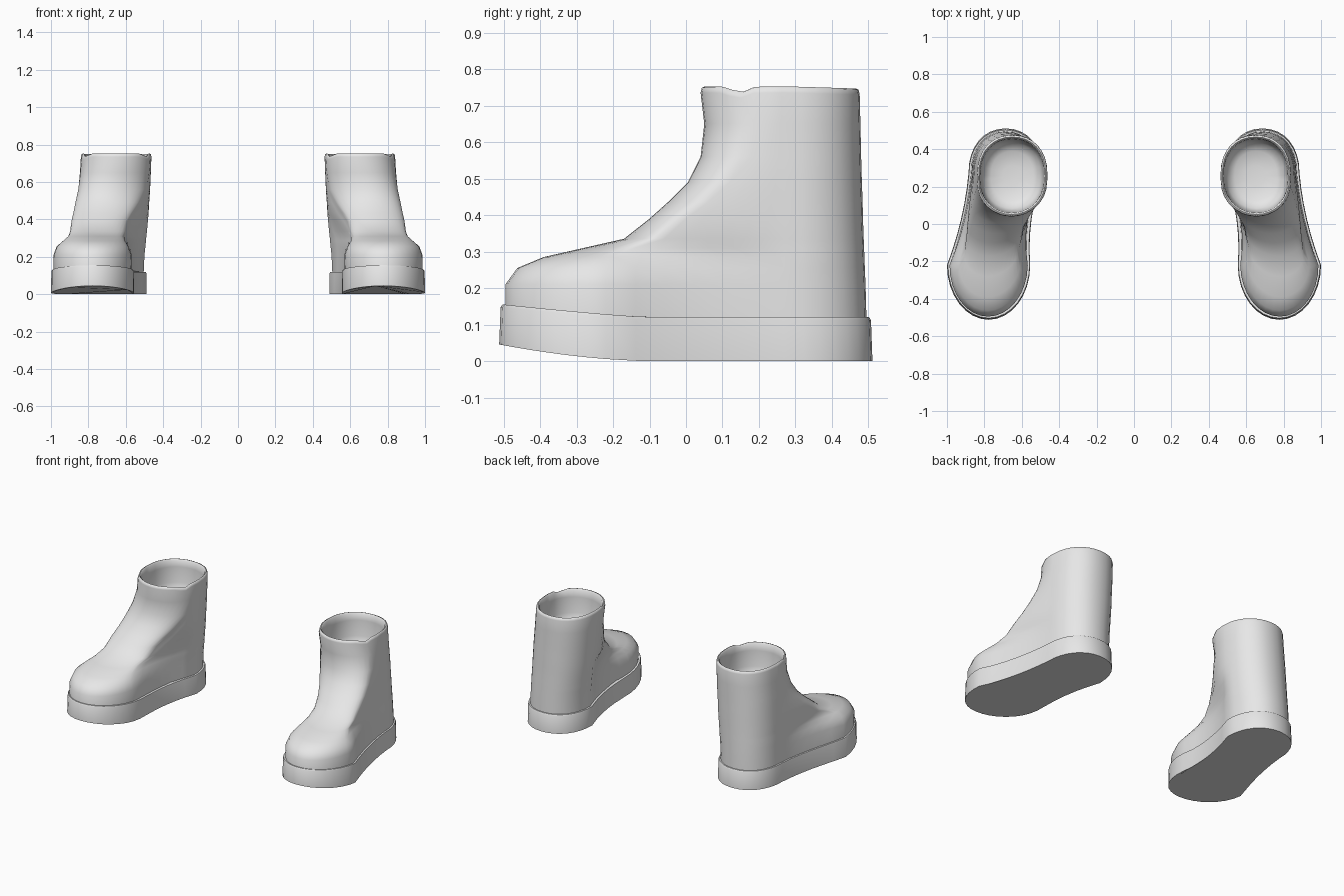
import bpy, bmesh, math

cube = bpy.data.objects.get("Cube")
if cube:
    bpy.data.objects.remove(cube, do_unlink=True)

grey = bpy.data.materials.new("light_grey")
grey.use_nodes = True
grey.diffuse_color = (0.8, 0.8, 0.8, 1)
grey.node_tree.nodes["Principled BSDF"].inputs["Base Color"].default_value = (0.8, 0.8, 0.8, 1)

HEEL_Y = 0.27          # where the heel curve begins
CAP, SIDE = 16, 6      # segments round each end and along each side


def spow(v, p):
    return math.copysign(abs(v) ** p, v)


def outline(front_y, front_x, ball_y, ball_in, ball_out, waist_in, waist_out,
            heel_in, heel_out, back_y):
    """Footprint: rounded toe, waisted sides and rounded heel."""
    pts = []

    def cap(y0, y1, x0, x1, tip_x, power):
        mid, half = (x0 + x1) / 2, (x0 - x1) / 2
        for i in range(CAP + 1):
            a = math.pi * i / CAP
            s = abs(math.sin(a)) ** power
            pts.append((mid + half * spow(math.cos(a), power) + (tip_x - mid) * s,
                        y0 + (y1 - y0) * s))

    def side(y0, y1, a, b, c):
        for i in range(1, SIDE):
            t = i / SIDE
            x = a * (1 - t) * (1 - 2 * t) + 4 * b * t * (1 - t) + c * t * (2 * t - 1)
            pts.append((x, y0 + (y1 - y0) * t))

    cap(ball_y, front_y, ball_out, ball_in, front_x, 1.0)
    side(ball_y, HEEL_Y, ball_in, waist_in, heel_in)
    cap(HEEL_Y, back_y, heel_in, heel_out, (heel_in + heel_out) / 2, 0.92)
    side(HEEL_Y, ball_y, heel_out, waist_out, ball_out)
    return pts


def scaled(pts, k, cx, cy):
    return [(cx + (x - cx) * k, cy + (y - cy) * k) for x, y in pts]


def loft(name, rings, sign, angle):
    """Skin closed rings of points and cap both ends."""
    bm = bmesh.new()
    loops = [[bm.verts.new((sign * x, y, z)) for x, y, z in r] for r in rings]
    n = len(loops[0])
    for a, b in zip(loops, loops[1:]):
        for i in range(n):
            j = (i + 1) % n
            bm.faces.new((a[i], a[j], b[j], b[i]))
    bm.faces.new(loops[0])
    bm.faces.new(loops[-1])
    bmesh.ops.recalc_face_normals(bm, faces=bm.faces)
    mesh = bpy.data.meshes.new(name)
    bm.to_mesh(mesh)
    bm.free()
    mesh.materials.append(grey)
    ob = bpy.data.objects.new(name, mesh)
    bpy.context.collection.objects.link(ob)
    bpy.ops.object.select_all(action='DESELECT')
    ob.select_set(True)
    bpy.context.view_layer.objects.active = ob
    bpy.ops.object.shade_smooth_by_angle(angle=math.radians(angle))


# Upper, level by level: z, then the outline measures
LEVELS = [
    (.10, -.495, .78, -.22, .572, .985, .565, .912, .505, .872, .495),
    (.21, -.495, .78, -.22, .568, .986, .570, .905, .500, .868, .492),
    (.255, -.462, .78, -.22, .585, .970, .575, .895, .495, .866, .490),
    (.285, -.39, .785, -.20, .605, .935, .575, .885, .492, .865, .489),
    (.31, -.28, .785, -.14, .615, .905, .570, .880, .490, .863, .488),
    (.335, -.17, .775, -.06, .600, .895, .550, .880, .487, .862, .487),
    (.39, -.10, .755, .00, .585, .890, .530, .877, .482, .860, .485),
    (.435, -.05, .735, .06, .555, .880, .500, .870, .478, .857, .484),
    (.49, .005, .715, .12, .515, .868, .485, .863, .475, .855, .482),
    (.56, .04, .69, .18, .480, .853, .472, .853, .470, .850, .480),
    (.65, .05, .665, .22, .470, .845, .467, .845, .466, .843, .478),
    (.735, .04, .655, .22, .465, .838, .463, .840, .463, .838, .476),
]
SOLE = (-.512, .777, -.22, .555, 1.0, .548, .925, .488, .885, .511)


def rim_dip(y):
    """Shallow notches beside the front of the collar, lower at the back."""
    return -.017 * math.exp(-((y - .14) / .025) ** 2) - .03 * max(0, y - .3)


def toe_rise(y, height, power):
    return height * (max(0, -.1 - y) / .41) ** power


def upper_rings():
    rings = []
    for z, *measures in LEVELS:
        rings.append([(x, y, z + (rim_dip(y) if z > .7 else 0))
                      for x, y in outline(*measures)])
    # Rolled rim and the hollow inside
    collar = outline(*LEVELS[-1][1:])
    for k, z in ((.985, .749), (.95, .752), (.91, .744), (.90, .70),
                 (.88, .60), (.80, .54), (.60, .515), (.25, .505)):
        rings.append([(x, y, z + (rim_dip(y0) if z > .72 else 0))
                      for (x, y), (x0, y0) in zip(scaled(collar, k, .652, .258), collar)])
    return rings


def sole_rings():
    base = outline(*SOLE)
    rings = [[(x, y, toe_rise(y, .045, 1.7)) for x, y in base]]
    for k, drop in ((.992, .008), (.982, 0), (.93, 0)):
        rings.append([(x, y, .12 - drop + toe_rise(y, .036, 1.2))
                      for x, y in scaled(base, k, .73, 0)])
    return rings


for side_name, sign in (("left", 1), ("right", -1)):
    loft(side_name + "_boot_upper", upper_rings(), sign, 60)
    loft(side_name + "_boot_sole", sole_rings(), sign, 40)
